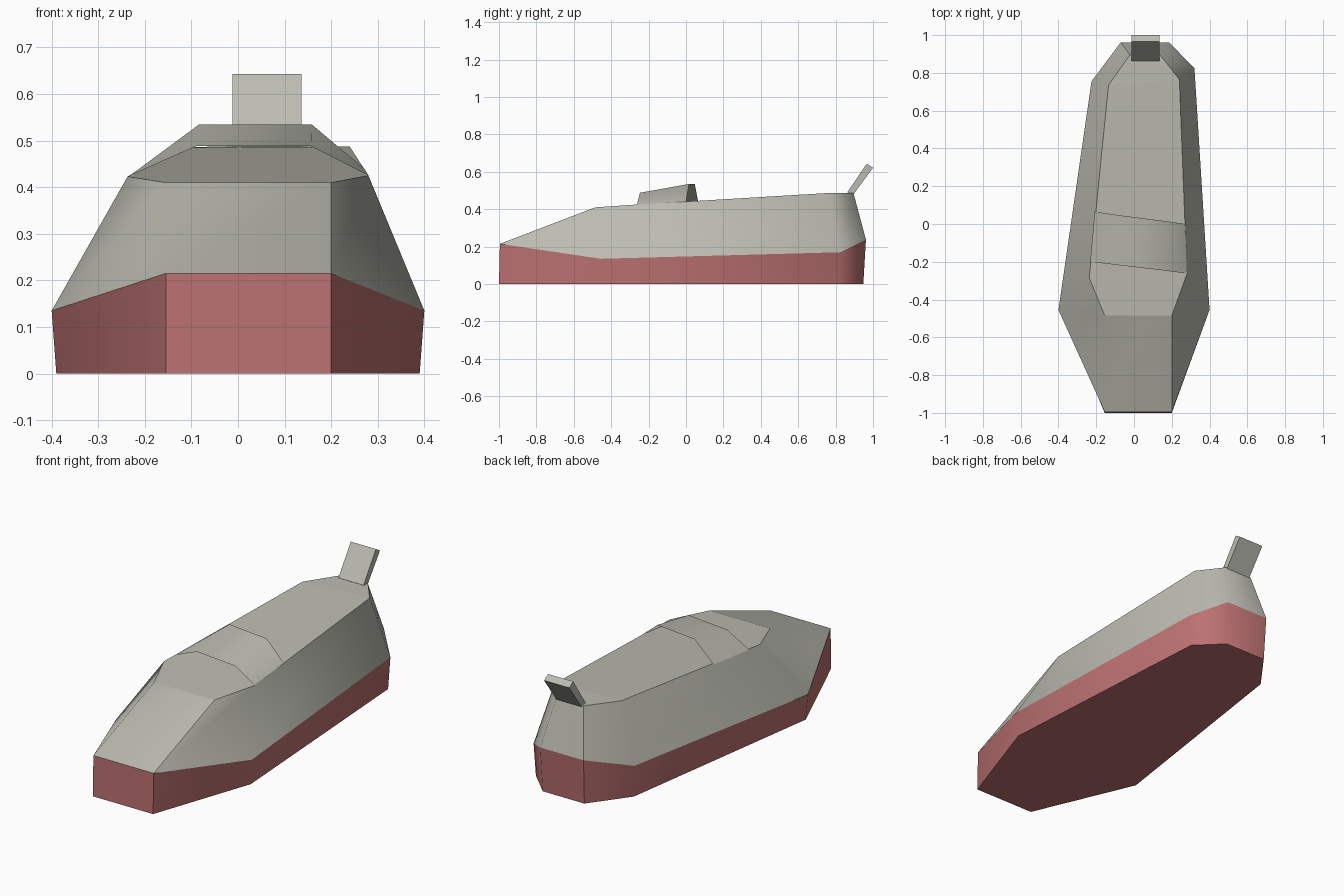
import bpy
import math

cube = bpy.data.objects.get("Cube")
if cube:
    bpy.data.objects.remove(cube, do_unlink=True)


def material(name, rgb):
    mat = bpy.data.materials.new(name)
    mat.use_nodes = True
    mat.diffuse_color = (*rgb, 1)
    mat.node_tree.nodes["Principled BSDF"].inputs["Base Color"].default_value = (*rgb, 1)
    return mat


grey = material("warm_grey", (0.50, 0.50, 0.44))
red = material("dusty_red", (0.50, 0.165, 0.165))


def build(name, verts, faces, mat, smooth=True):
    mesh = bpy.data.meshes.new(name)
    mesh.from_pydata(verts, [], faces)
    mesh.materials.append(mat)
    obj = bpy.data.objects.new(name, mesh)
    bpy.context.collection.objects.link(obj)
    if smooth:
        bpy.ops.object.select_all(action="DESELECT")
        obj.select_set(True)
        bpy.context.view_layer.objects.active = obj
        bpy.ops.object.shade_smooth_by_angle(angle=math.radians(50))
    return obj


def loft(lower, upper, closed=True):
    """Quads joining two matching rows of points."""
    n = len(lower)
    count = n if closed else n - 1
    faces = [(i, (i + 1) % n, n + (i + 1) % n, n + i) for i in range(count)]
    return lower + upper, faces


# Outlines run counter-clockwise: toe, left side, heel, right side
ground = [(-0.155, -1, 0), (0.2, -1, 0), (0.39, -0.45, 0), (0.31, 0.82, 0),
          (0.18, 0.948, 0), (-0.065, 0.948, 0), (-0.215, 0.745, 0), (-0.39, -0.45, 0)]
rim = [(-0.155, -0.995, 0.215), (0.2, -0.995, 0.215), (0.4, -0.455, 0.135), (0.32, 0.825, 0.17),
       (0.185, 0.962, 0.237), (-0.07, 0.962, 0.237), (-0.225, 0.755, 0.17), (-0.4, -0.455, 0.135)]
top = [(-0.155, -0.485, 0.41), (0.2, -0.485, 0.41), (0.28, -0.265, 0.425), (0.24, 0.765, 0.487),
       (0.138, 0.895, 0.488), (-0.022, 0.895, 0.488), (-0.135, 0.735, 0.485), (-0.237, -0.285, 0.423)]

# Sole with a closed underside
verts, faces = loft(ground, rim)
build("sole", verts, faces + [tuple(reversed(range(8)))], red)

# Sloping upper walls
verts, faces = loft(rim, top)
build("upper_walls", verts, faces, grey)

# Flat deck closing the top
build("top_deck", top, [(0, 1, 2, 7), (7, 2, 3, 6), (6, 3, 4, 5)], grey, smooth=False)

# Open raised strap across the deck
strap_front = [(-0.232, -0.2, 0.425), (-0.09, -0.217, 0.488), (0.157, -0.246, 0.488), (0.28, -0.262, 0.425)]
strap_back = [(-0.208, 0.065, 0.44), (-0.083, 0.047, 0.535), (0.158, 0.016, 0.535), (0.271, 0, 0.44)]
build("strap", *loft(strap_front, strap_back, closed=False), grey)

# Tilted heel tab
section = [(0.862, 0.49), (0.89, 0.472), (1.0, 0.622), (0.966, 0.643)]
verts, faces = loft([(0.136, y, z) for y, z in section], [(-0.012, y, z) for y, z in section])
faces = [tuple(reversed(f)) for f in faces]
build("heel_tab", verts, faces + [(0, 1, 2, 3), (7, 6, 5, 4)], grey, smooth=False)
